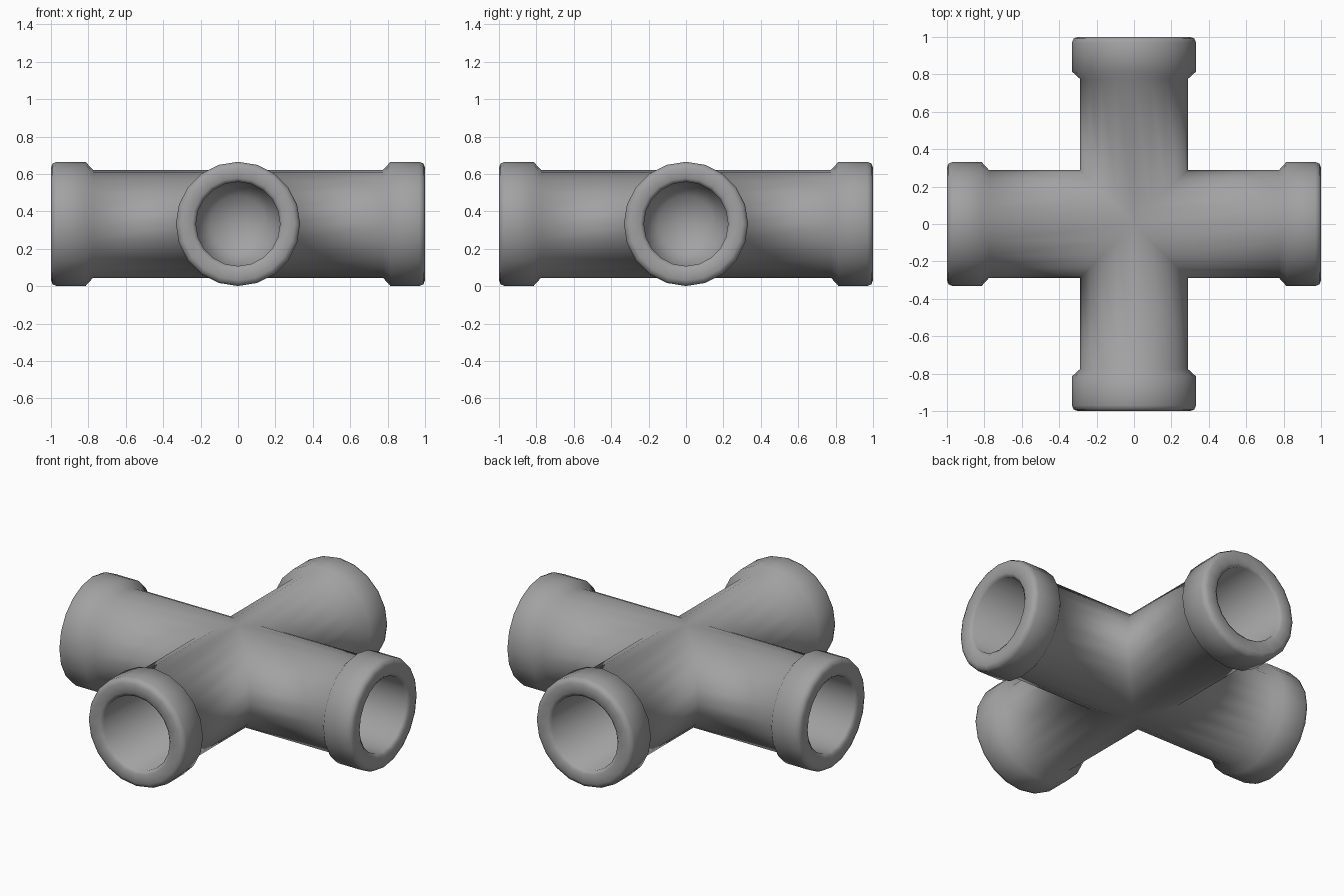
import bpy, bmesh, math
from mathutils import Matrix

cube = bpy.data.objects.get("Cube")
if cube:
    bpy.data.objects.remove(cube, do_unlink=True)

SIDES = 20
PIPE_R, COLLAR_R, BORE_R = 0.288, 0.332, 0.225
AXIS_Z = 0.333

# One flat grey for the whole fitting
grey = bpy.data.materials.new("pipe grey")
grey.use_nodes = True
colour = (0.36, 0.36, 0.36, 1)
grey.diffuse_color = colour
grey.node_tree.nodes["Principled BSDF"].inputs["Base Color"].default_value = colour

# Arm profile (distance along arm, radius): pipe, collar, rounded rim, blind bore
profile = [(0.775, PIPE_R), (0.815, COLLAR_R), (0.97, COLLAR_R),
           (0.991, COLLAR_R - 0.009), (1.0, COLLAR_R - 0.03),
           (1.0, BORE_R + 0.02), (0.985, BORE_R),
           (0.40, BORE_R), (0.31, 0.15)]


def add_arm(bm, turn):
    """One arm along +x, mitred at the crossing, turned about z."""
    spin = Matrix.Rotation(turn, 3, 'Z')
    angles = [2 * math.pi * i / SIDES for i in range(SIDES)]

    def ring(radius, along=None):
        verts = []
        for a in angles:
            y, z = radius * math.sin(a), radius * math.cos(a)
            x = abs(y) if along is None else along
            v = bm.verts.new((x, y, z))
            v.co = spin @ v.co
            verts.append(v)
        return verts

    rings = [ring(PIPE_R)] + [ring(r, x) for x, r in profile]
    for a, b in zip(rings, rings[1:]):
        for i in range(SIDES):
            j = (i + 1) % SIDES
            bm.faces.new((a[i], a[j], b[j], b[i]))
    # Closed bottom of the bore
    tip = bm.verts.new(spin @ Matrix.Translation((0.27, 0, 0)).to_translation())
    for i in range(SIDES):
        bm.faces.new((rings[-1][i], rings[-1][(i + 1) % SIDES], tip))


bm = bmesh.new()
for k in range(4):
    add_arm(bm, k * math.pi / 2)
bmesh.ops.remove_doubles(bm, verts=bm.verts, dist=0.0005)
bmesh.ops.recalc_face_normals(bm, faces=bm.faces)
for f in bm.faces:
    f.smooth = True

mesh = bpy.data.meshes.new("cross_pipe_fitting")
bm.to_mesh(mesh)
bm.free()
mesh.materials.append(grey)
fitting = bpy.data.objects.new("cross_pipe_fitting", mesh)
fitting.location.z = AXIS_Z
bpy.context.collection.objects.link(fitting)
